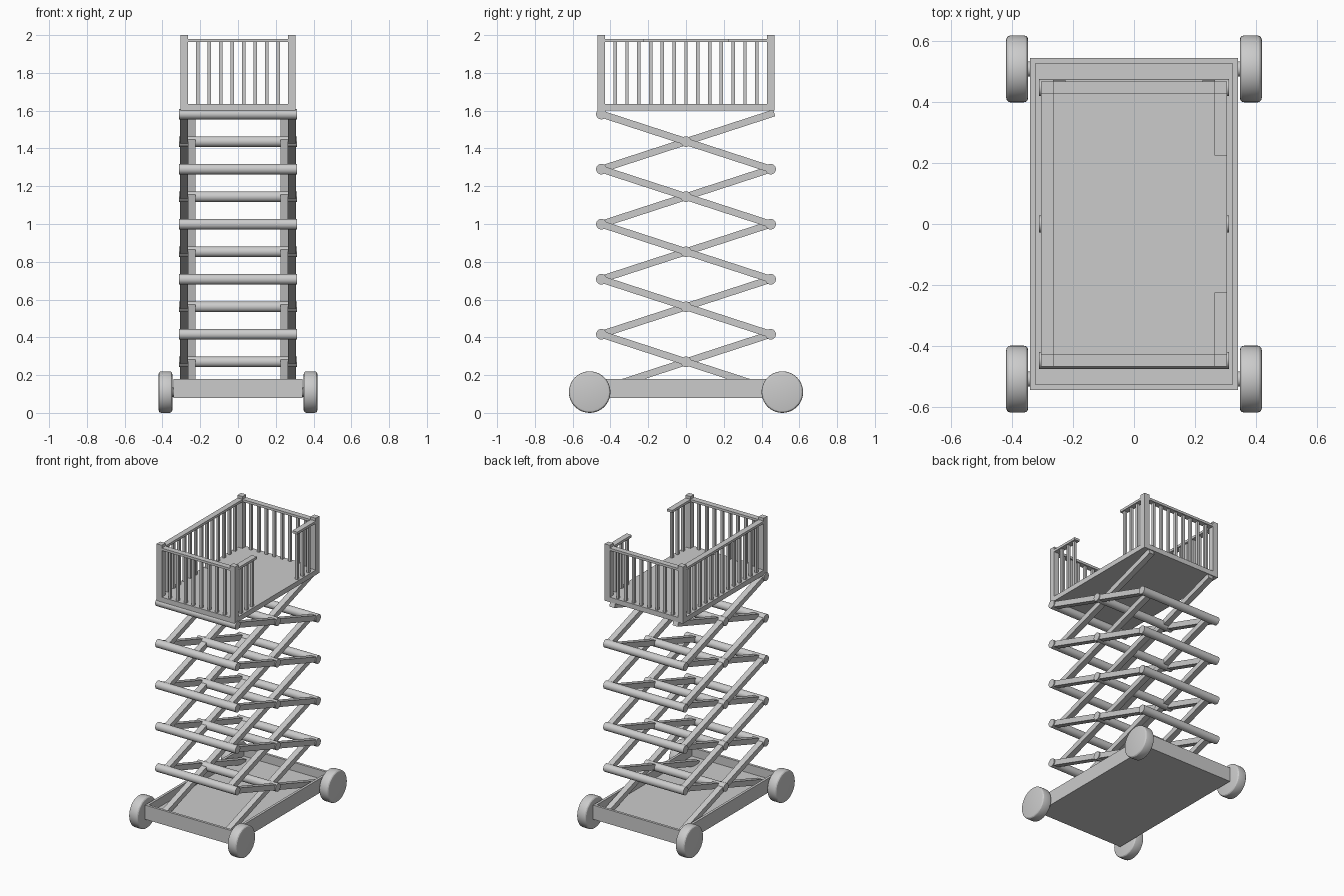
import bpy, bmesh, math
from mathutils import Matrix, Vector

if "Cube" in bpy.data.objects:
    bpy.data.objects.remove(bpy.data.objects["Cube"])


def finish(name, bm, smooth=False):
    bmesh.ops.recalc_face_normals(bm, faces=bm.faces)
    me = bpy.data.meshes.new(name)
    bm.to_mesh(me)
    bm.free()
    ob = bpy.data.objects.new(name, me)
    bpy.context.collection.objects.link(ob)
    if smooth:
        bpy.ops.object.select_all(action='DESELECT')
        ob.select_set(True)
        bpy.context.view_layer.objects.active = ob
        bpy.ops.object.shade_smooth_by_angle(angle=math.radians(25))
    return ob


def add_box(bm, lo, hi):
    lo, hi = Vector(lo), Vector(hi)
    m = Matrix.Translation((lo + hi) / 2) @ Matrix.Diagonal((*(hi - lo), 1))
    return bmesh.ops.create_cube(bm, size=1, matrix=m)


def add_rod(bm, x0, x1, y, z, r, seg=32):
    m = Matrix.Translation(((x0 + x1) / 2, y, z)) @ Matrix.Rotation(math.pi / 2, 4, 'Y')
    return bmesh.ops.create_cone(bm, cap_ends=True, segments=seg, radius1=r,
                                 radius2=r, depth=abs(x1 - x0), matrix=m)


# Chassis tray: block with its top inset and pushed down
bm = bmesh.new()
add_box(bm, (-0.342, -0.545, 0.08), (0.342, 0.545, 0.18))
bm.normal_update()
top = max(bm.faces, key=lambda f: f.calc_center_median().z)
bmesh.ops.inset_region(bm, faces=[top], thickness=0.025)
ext = bmesh.ops.extrude_discrete_faces(bm, faces=[top])
bmesh.ops.translate(bm, vec=(0, 0, -0.06), verts=ext['faces'][0].verts)
finish("chassis_tray", bm)

# Wheels with bevelled treads, and short stub axles
for sx, side in ((-1, "left"), (1, "right")):
    for sy, end in ((-1, "front"), (1, "back")):
        bm = bmesh.new()
        add_rod(bm, sx * 0.348, sx * 0.42, sy * 0.51, 0.11, 0.11, 40)
        rims = [e for e in bm.edges if len({f for f in e.link_faces if len(f.verts) > 4})]
        bmesh.ops.bevel(bm, geom=rims, offset=0.014, segments=3, profile=0.5,
                        affect='EDGES')
        finish(f"wheel_{end}_{side}", bm, True)
        bm = bmesh.new()
        add_rod(bm, sx * 0.33, sx * 0.36, sy * 0.51, 0.11, 0.025)
        finish(f"axle_{end}_{side}", bm, True)

# Scissor stack: crossed arms on both sides for each level
STEP, Z0, REACH, LEVELS = 0.2915, 0.1245, 0.448, 5
angle = math.atan2(STEP, 2 * REACH)
length = math.hypot(STEP, 2 * REACH) + 0.04
for lv in range(LEVELS):
    zc = Z0 + STEP * (lv + 0.5)
    for label, x, slope in (("outer", 0.286, -1), ("inner", 0.246, 1)):
        bm = bmesh.new()
        for sx in (-1, 1):
            m = (Matrix.Translation((sx * x, 0, zc)) @ Matrix.Rotation(slope * angle, 4, 'X')
                 @ Matrix.Diagonal((0.04, length, 0.037, 1)))
            bmesh.ops.create_cube(bm, size=1, matrix=m)
        finish(f"scissor_arms_{label}_{lv + 1}", bm)
    # Centre pivot rod, then the rods joining this level to the next
    bm = bmesh.new()
    add_rod(bm, -0.312, 0.312, 0, zc, 0.028)
    finish(f"centre_rod_{lv + 1}", bm, True)
    for sy, end in ((-1, "front"), (1, "back")):
        if lv == LEVELS - 1 and sy == 1:
            continue
        bm = bmesh.new()
        add_rod(bm, -0.312, 0.312, sy * REACH, Z0 + STEP * (lv + 1), 0.028)
        finish(f"{end}_rod_{lv + 1}", bm, True)

# Platform floor
PX, PY, W = 0.305, 0.469, 0.04
bm = bmesh.new()
add_box(bm, (-PX, -PY, 1.60), (PX, PY, 1.635))
finish("platform_floor", bm)

# Corner posts
bm = bmesh.new()
for sx in (-1, 1):
    for sy in (-1, 1):
        x, y = sx * (PX - W / 2), sy * (PY - W / 2)
        add_box(bm, (x - W / 2, y - W / 2, 1.61), (x + W / 2, y + W / 2, 2.0))
finish("corner_posts", bm)

# Top rails: the right side is split by the entry gap
GAP = 0.225
ix, iy = PX - W, PY - W
rails = {
    "front": ((-ix, -PY), (ix, -iy)), "back": ((-ix, iy), (ix, PY)),
    "left": ((-PX, -iy), (-ix, iy)),
    "right_front": ((ix, -iy), (PX, -GAP)), "right_back": ((ix, GAP), (PX, iy)),
}
for name, (lo, hi) in rails.items():
    bm = bmesh.new()
    add_box(bm, (*lo, 1.963), (*hi, 1.98))
    finish(f"top_rail_{name}", bm)

# Balusters
spots = [((i - 3.5) * 0.061, sy * (PY - W / 2)) for i in range(8) for sy in (-1, 1)]
for i in range(-6, 7):
    y = i * 0.0625
    spots.append((-(PX - W / 2), y))
    if abs(y) > GAP:
        spots.append((PX - W / 2, y))
bm = bmesh.new()
for x, y in spots:
    add_box(bm, (x - 0.009, y - 0.009, 1.63), (x + 0.009, y + 0.009, 1.97))
finish("balusters", bm)
